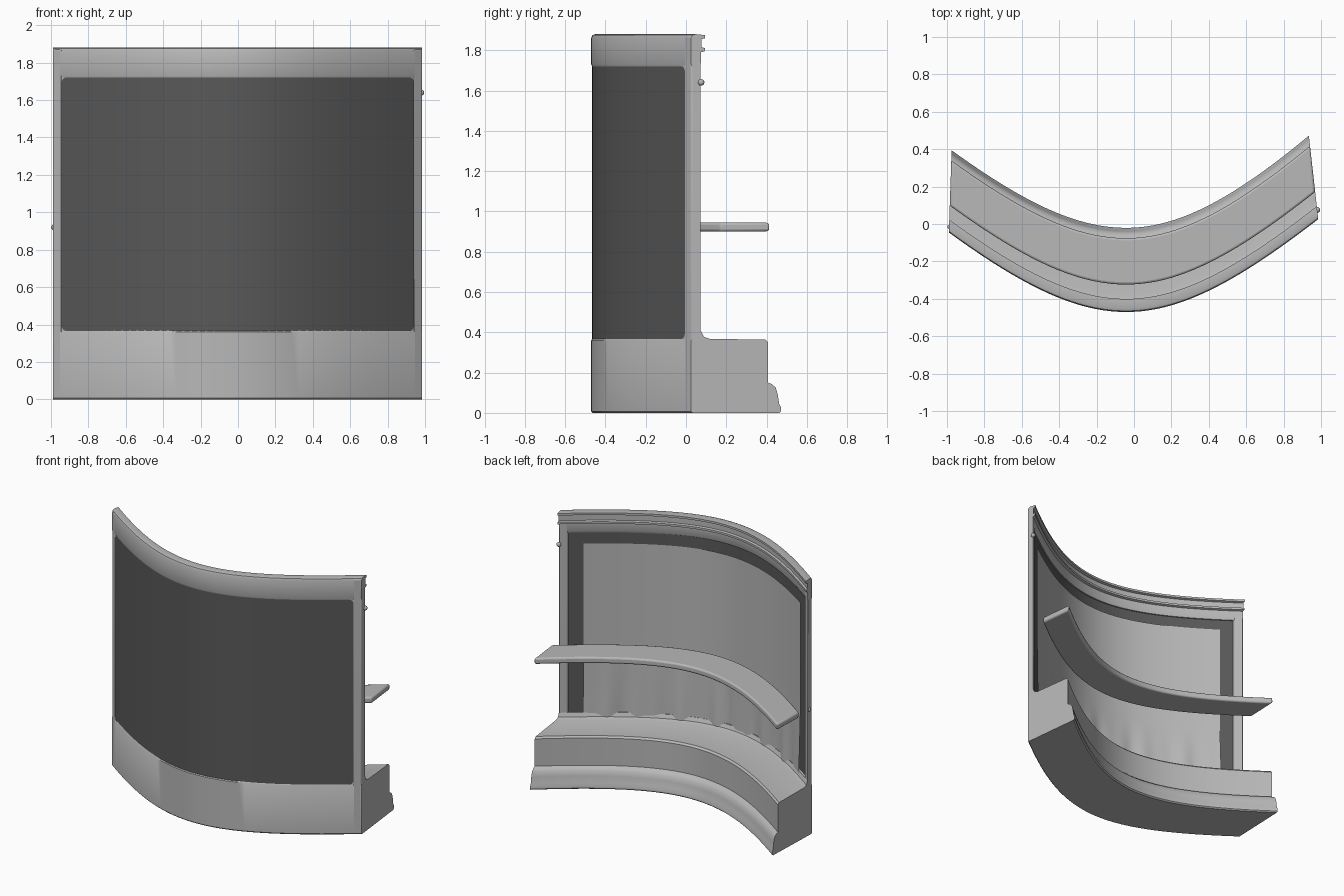
import bpy, math

if "Cube" in bpy.data.objects:
    bpy.data.objects.remove(bpy.data.objects["Cube"])

def material(name, v):
    m = bpy.data.materials.new(name)
    m.diffuse_color = (v, v, v, 1)
    m.use_nodes = True
    m.node_tree.nodes["Principled BSDF"].inputs["Base Color"].default_value = m.diffuse_color
    return m

LIGHT = material("light grey", 0.48)
DARK = material("dark grey", 0.10)

def plan(u, d):
    """u = -1..1 along the bow, d = depth behind the front face -> x, y"""
    k = d / 0.45
    left, right = -0.99 + 0.015 * k, 0.985 - 0.05 * k
    x = left + (right - left) * (u + 1) / 2
    y = -0.47 + math.sqrt(0.527 + (0.95 * (x + 0.03)) ** 2) - 0.726 + 0.015 * x
    return x, y + d + 0.035 * max(u, 0) ** 2 * k

def finish(name, verts, faces, mat, bevel=0):
    me = bpy.data.meshes.new(name)
    me.from_pydata(verts, [], faces)
    me.materials.append(mat)
    ob = bpy.data.objects.new(name, me)
    bpy.context.collection.objects.link(ob)
    bpy.ops.object.select_all(action='DESELECT')
    ob.select_set(True)
    bpy.context.view_layer.objects.active = ob
    bpy.ops.object.mode_set(mode='EDIT')
    bpy.ops.mesh.select_all(action='SELECT')
    bpy.ops.mesh.normals_make_consistent(inside=False)
    bpy.ops.object.mode_set(mode='OBJECT')
    if bevel:
        b = ob.modifiers.new("bevel", 'BEVEL')
        b.width, b.segments, b.limit_method = bevel, 3, 'ANGLE'
        b.angle_limit = math.radians(40)
    bpy.ops.object.shade_smooth_by_angle(angle=math.radians(35))
    return ob

def sweep(name, profile, mat, u0=-1, u1=1, n=48, bevel=0):
    """closed (depth, z) profile carried along the bow"""
    m, verts, faces = len(profile), [], []
    for i in range(n + 1):
        u = u0 + (u1 - u0) * i / n
        verts += [(*plan(u, d), z) for d, z in profile]
    for i in range(n):
        for j in range(m):
            a, b = i * m + j, i * m + (j + 1) % m
            faces.append((a, b, b + m, a + m))
    faces += [tuple(range(m)), tuple(range(n * m, n * m + m))]
    return finish(name, verts, faces, mat, bevel)

def box(d0, d1, z0, z1):
    return [(d0, z0), (d1, z0), (d1, z1), (d0, z1)]

# base with bench ledge and stepped foot
sweep("base_bench", [(0.008, 0), (0.44, 0), (0.45, 0.008), (0.45, 0.025), (0.44, 0.045),
                     (0.433, 0.09), (0.423, 0.125), (0.405, 0.142), (0.385, 0.15),
                     (0.385, 0.35), (0.372, 0.363), (0.09, 0.368), (0.063, 0.378),
                     (0.05, 0.405), (0.03, 0.405), (0.03, 0.368), (0.006, 0.368),
                     (0, 0.36), (0, 0.008)], LIGHT)

# top beam with two lips on the back
sweep("top_beam", [(0, 1.73), (0.004, 1.72), (0.04, 1.72), (0.048, 1.735), (0.05, 1.79),
                   (0.068, 1.795), (0.068, 1.81), (0.052, 1.815), (0.052, 1.855),
                   (0.07, 1.86), (0.07, 1.875), (0.02, 1.88), (0.006, 1.875),
                   (0, 1.86)], LIGHT)

# end posts
for side, u0, u1 in (("left", -1, -0.952), ("right", 0.955, 1)):
    sweep(side + "_post", box(0, 0.05, 0.01, 1.87), LIGHT, u0, u1, 3, 0.006)

# dark front panel, slightly recessed
sweep("front_panel", box(0.005, 0.03, 0.36, 1.73), DARK, -0.96, 0.96)

# rounded corner fillets of the panel opening
for u, su in ((-0.953, 1), (0.956, -1)):
    for z, sz in ((0.365, 1), (1.723, -1)):
        r = 0.03
        pts = [(u, z)] + [(u + su * r * (1 - math.cos(t)), z + sz * r * (1 - math.sin(t)))
                          for t in [k * math.pi / 12 for k in range(7)]]
        finish("opening_corner", [(*plan(a, d), b) for d in (0.002, 0.01) for a, b in pts],
               [tuple(range(8)), tuple(range(8, 16))] +
               [(k, (k + 1) % 8, (k + 1) % 8 + 8, k + 8) for k in range(8)], LIGHT)

# light lining on the back, rippling towards the bench
NU, NZ = 100, 16
verts, faces = [], []
for i in range(NU + 1):
    for j in range(NZ + 1):
        u, z = -0.87 + 1.74 * i / NU, 0.365 + 1.275 * j / NZ
        fall = max(0, (0.85 - z) / 0.48)
        x, y = plan(u, 0.04 + fall * (0.014 + 0.009 * math.sin(27 * u) + 0.005 * math.sin(46 * u)))
        verts.append((x, y, z))
for i in range(NU):
    for j in range(NZ):
        a = i * (NZ + 1) + j
        faces.append((a, a + NZ + 1, a + NZ + 2, a + 1))
lining = finish("back_lining", verts, faces, LIGHT)

# counter shelf
sweep("counter_shelf", box(0.147, 0.395, 0.9, 0.945), LIGHT, -1, 1, 48, 0.012)

# small pegs on the post ends
for name, u, d, z in (("right_peg", 1.0, 0.05, 1.64), ("left_peg", -1.0, 0.03, 0.92)):
    bpy.ops.mesh.primitive_uv_sphere_add(segments=16, ring_count=8, radius=0.016,
                                         location=(*plan(u, d), z))
    peg = bpy.context.object
    peg.name = name
    peg.data.materials.append(LIGHT)
    bpy.ops.object.shade_smooth()
    if name == "left_peg":
        peg.scale = (0.6, 0.6, 0.9)
